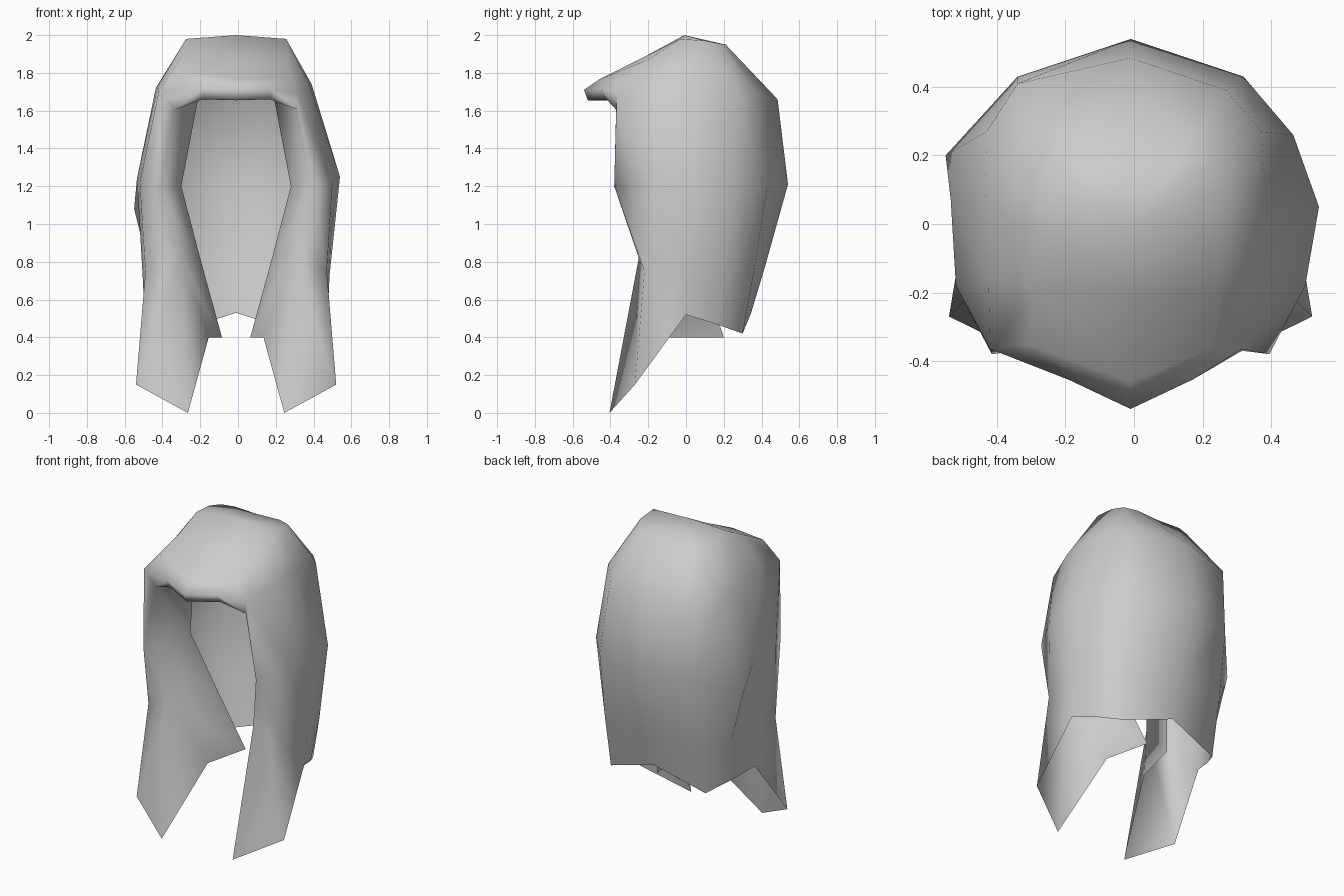
import bpy, bmesh

cube = bpy.data.objects.get("Cube")
if cube:
    bpy.data.objects.remove(cube, do_unlink=True)

# One flat colour
grey = bpy.data.materials.new("light_grey")
grey.use_nodes = True
COLOUR = (0.6, 0.6, 0.6, 1.0)
grey.diffuse_color = COLOUR
grey.node_tree.nodes["Principled BSDF"].inputs["Base Color"].default_value = COLOUR

# Outer shell rows shared by both sides, each running from front edge to back centre
crown = [(.265, -.03, 1.98), (.265, .1, 1.97), (.24, .18, 1.955), (.16, .21, 1.95), (0, .2, 1.95)]
neck = [(.295, -.25, .82), (.48, -.22, .75), (.495, .02, .73), (.455, .2, .74), (.34, .36, .75), (0, .42, .78)]
hem = [(.255, -.405, 0), (.53, -.27, .15), (.485, 0, .52), (.42, .16, .47), (.34, .3, .42), (0, .345, .53)]

# Brow and cheek rows hang a little differently on each side
brow_back = (0, .485, 1.66)
brows = {
    1: [(.325, -.365, 1.69), (.39, -.16, 1.73), (.40, .02, 1.74), (.38, .27, 1.71), (.28, .39, 1.68), brow_back],
    -1: [(.41, -.365, 1.70), (.415, -.16, 1.73), (.425, .05, 1.72), (.42, .27, 1.64), (.33, .41, 1.63), brow_back],
}
cheek_front = [(.405, -.38, 1.2), (.51, -.18, 1.22)]
cheek_back = [(.33, .43, 1.2), (0, .54, 1.21)]
cheeks = {
    1: cheek_front + [(.55, .05, 1.25), (.475, .26, 1.2)] + cheek_back,
    -1: cheek_front + [(.525, .07, 1.24), (.54, .2, 1.08)] + cheek_back,
}

# Fringe, centre line and side lines running from the top down to the underside lip
peak = (0, -.01, 2.0)
fringe_mid = [peak, (0, -.22, 1.885), (0, -.46, 1.765), (0, -.54, 1.71), (0, -.52, 1.655), (0, -.385, 1.655)]
fringe_low = [(.18, -.455, 1.715), (.18, -.42, 1.66), (.2, -.15, 1.67)]
fringes = {
    1: [crown[0], (.265, -.2, 1.87), (.24, -.36, 1.77)] + fringe_low,
    -1: [crown[0], (.28, -.19, 1.895), (.30, -.35, 1.81)] + fringe_low,
}
fringe_corner = (.325, -.37, 1.605)

# Inner panel edge framing the face opening
inner = [fringe_low[-1], (.29, -.06, 1.2), (.185, .07, .8), (.075, .2, .4)]
inner_front = (.145, -.09, .4)

bm = bmesh.new()
cache = {}


def build_side(side):
    brow, cheek, fringe = brows[side], cheeks[side], fringes[side]

    def vert(p):
        key = (side * p[0], p[1], p[2])
        if key not in cache:
            cache[key] = bm.verts.new(key)
        return cache[key]

    def face(*points):
        bm.faces.new([vert(p) for p in points])

    def strip(a, b):
        for i in range(len(a) - 1):
            face(a[i], a[i + 1], b[i + 1], b[i])

    # Back and sides
    strip(crown, brow[1:])
    for upper, lower in ((brow, cheek), (cheek, neck), (neck, hem)):
        strip(upper, lower)

    # Top of the head
    for a, b in zip(crown, crown[1:]):
        face(peak, b, a)

    # Fringe, its overhanging band and its underside
    strip(fringe, fringe_mid)
    face(fringe[0], brow[1], fringe[1])
    face(fringe[1], brow[1], brow[0], fringe[2])
    face(fringe[2], brow[0], fringe[3])
    face(fringe[3], brow[0], fringe_corner, fringe[4])
    face(fringe[4], fringe_corner, fringe[5])

    # Inner panel and the front strand point
    face(brow[0], cheek[0], fringe_corner)
    strip([fringe_corner, cheek[0], neck[0], inner_front], inner)
    face(neck[0], hem[0], inner_front)


for side in (1, -1):
    build_side(side)

# Consistent outward normals, smooth shading
bmesh.ops.recalc_face_normals(bm, faces=bm.faces)
bm.normal_update()
rear = max(bm.faces, key=lambda f: f.calc_center_median().y)
if rear.normal.y < 0:
    bmesh.ops.reverse_faces(bm, faces=bm.faces)
for f in bm.faces:
    f.smooth = True

mesh = bpy.data.meshes.new("hair")
bm.to_mesh(mesh)
bm.free()
mesh.materials.append(grey)
hair = bpy.data.objects.new("hair", mesh)
hair.location.x = -0.01
bpy.context.collection.objects.link(hair)
